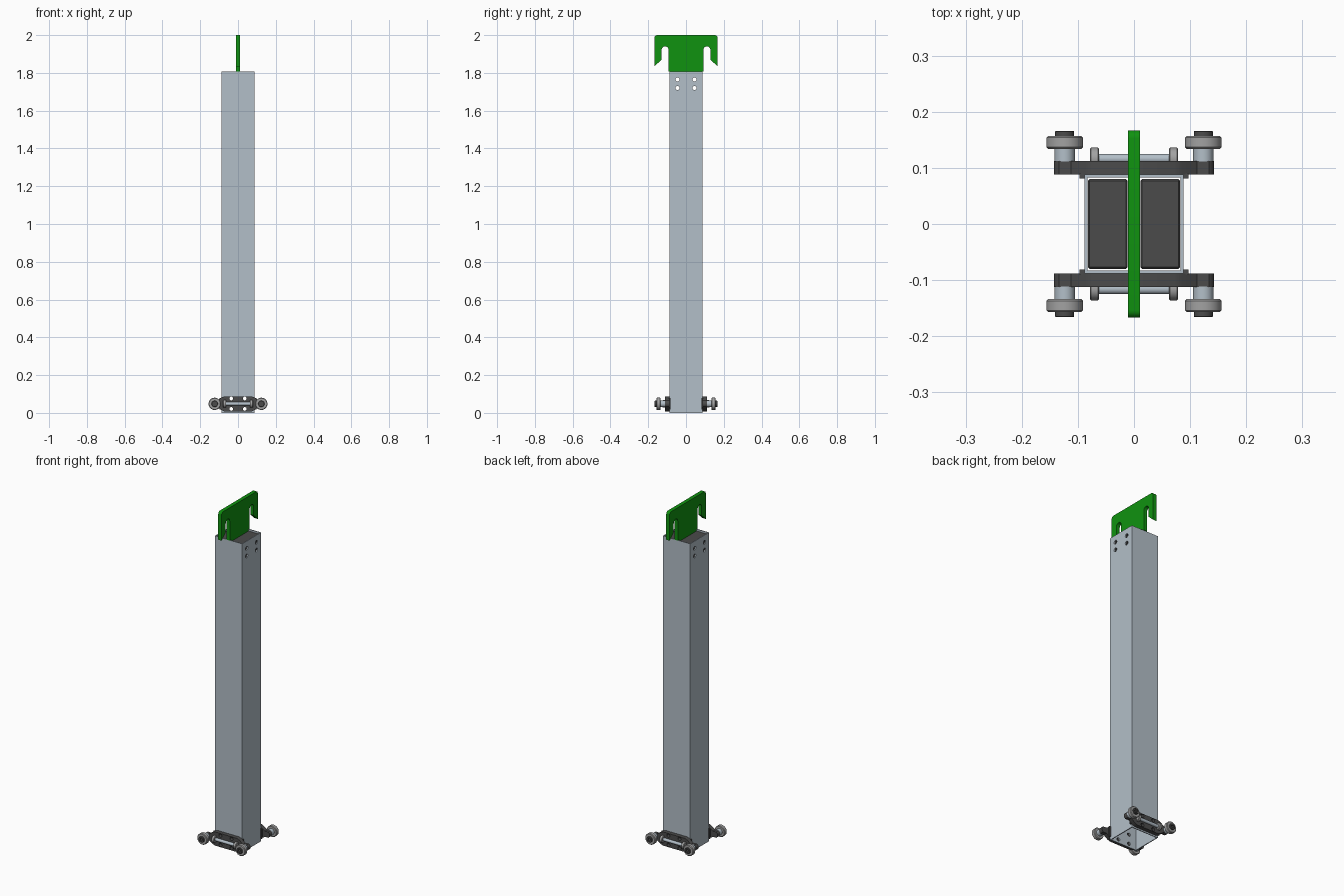
import bpy, bmesh, math
from mathutils import Matrix, Vector

if "Cube" in bpy.data.objects:
    bpy.data.objects.remove(bpy.data.objects["Cube"])


def material(name, rgb):
    m = bpy.data.materials.new(name)
    m.diffuse_color = (*rgb, 1)
    m.use_nodes = True
    m.node_tree.nodes["Principled BSDF"].inputs["Base Color"].default_value = m.diffuse_color
    return m


STEEL = material("pale_steel", (0.45, 0.52, 0.58))
DARK = material("dark_grey", (0.07, 0.07, 0.07))
GREEN = material("green", (0.005, 0.29, 0.005))
ROLLER = material("roller_grey", (0.36, 0.36, 0.36))


def finish(name, bm, mat=None, smooth=False):
    bmesh.ops.recalc_face_normals(bm, faces=bm.faces)
    me = bpy.data.meshes.new(name)
    bm.to_mesh(me)
    bm.free()
    ob = bpy.data.objects.new(name, me)
    bpy.context.collection.objects.link(ob)
    if mat:
        me.materials.append(mat)
    if smooth:
        bpy.ops.object.select_all(action='DESELECT')
        ob.select_set(True)
        bpy.context.view_layer.objects.active = ob
        bpy.ops.object.shade_smooth_by_angle(angle=math.radians(35))
    return ob


def add_box(bm, lo, hi):
    lo, hi = Vector(lo), Vector(hi)
    bmesh.ops.create_cube(bm, size=1, matrix=Matrix.Translation((lo + hi) / 2)
                          @ Matrix.Diagonal((*(hi - lo), 1)))


def add_prism(bm, pts, to3d, a, b):
    """Closed profile extruded from depth a to depth b."""
    f = bm.faces.new([bm.verts.new(to3d(u, v, a)) for u, v in pts])
    r = bmesh.ops.extrude_face_region(bm, geom=[f])
    shift = Vector(to3d(0, 0, b)) - Vector(to3d(0, 0, a))
    bmesh.ops.translate(bm, vec=shift, verts=[g for g in r['geom'] if isinstance(g, bmesh.types.BMVert)])


def add_lathe(bm, profile, axis, centre, segs=32):
    """Revolve (radius, offset) pairs about the x or y axis; the ends are capped."""
    rings = []
    for r, d in profile:
        ring = []
        for i in range(segs):
            t = 2 * math.pi * i / segs
            c, s = r * math.cos(t), r * math.sin(t)
            p = (d, c, s) if axis == 'x' else (c, d, s)
            ring.append(bm.verts.new(Vector(centre) + Vector(p)))
        rings.append(ring)
    for a, b in zip(rings, rings[1:]):
        for i in range(segs):
            j = (i + 1) % segs
            bm.faces.new((a[i], a[j], b[j], b[i]))
    bm.faces.new(rings[0])
    bm.faces.new(rings[-1])


def lathe(name, profile, axis, centre, mat):
    bm = bmesh.new()
    add_lathe(bm, profile, axis, centre)
    return finish(name, bm, mat, True)


def bevelled(r, a, b, c):
    """Disc profile with chamfered rims."""
    k = c if b > a else -c
    return [(r - c, a), (r, a + k), (r, b - k), (r - c, b)]


def arc(cu, cv, r, t0, t1, n=8):
    return [(cu + r * math.cos(math.radians(t0 + (t1 - t0) * i / n)),
             cv + r * math.sin(math.radians(t0 + (t1 - t0) * i / n))) for i in range(n + 1)]


def holes(axis, spots, r):
    bm = bmesh.new()
    for s in spots:
        add_lathe(bm, [(r, -0.3), (r, 0.3)], axis, s, 20)
    ob = finish("hole_cutter", bm)
    ob.hide_render = True
    return ob


def drill(ob, *cutters):
    bpy.context.view_layer.objects.active = ob
    for c in cutters:
        m = ob.modifiers.new("holes", 'BOOLEAN')
        m.operation, m.solver, m.object = 'DIFFERENCE', 'EXACT', c
        bpy.ops.object.modifier_apply(modifier=m.name)


top_holes = holes('x', [(0, y, z) for y in (-0.045, 0.045) for z in (1.72, 1.765)], 0.011)
foot_holes = holes('y', [(x, 0, z) for x in (-0.036, 0.036) for z in (0.021, 0.076)], 0.01)

# Hollow square column
W, T, H = 0.088, 0.005, 1.807
bm = bmesh.new()
loops = [[bm.verts.new((sx * w, sy * w, z)) for sx, sy in ((-1, -1), (1, -1), (1, 1), (-1, 1))]
         for w, z in ((W, 0), (W, H), (W - T, H), (W - T, 0))]
for k in range(4):
    a, b = loops[k], loops[(k + 1) % 4]
    for i in range(4):
        j = (i + 1) % 4
        bm.faces.new((a[i], a[j], b[j], b[i]))
column = finish("column", bm, STEEL)
drill(column, top_holes, foot_holes)

# Clamping blocks either side of the hook plate
for side, s in (("left", -1), ("right", 1)):
    bm = bmesh.new()
    xs = sorted((s * 0.0115, s * 0.082))
    add_box(bm, (xs[0], -0.08, 1.69), (xs[1], 0.08, 1.80))
    bmesh.ops.bevel(bm, geom=bm.edges[:], offset=0.003, segments=1, affect='EDGES')
    drill(finish(side + "_clamp_block", bm, DARK), top_holes)

# Green double hook plate
half = (arc(0.153, 1.986, 0.014, 90, 0, 6) + [(0.167, 1.835), (0.129, 1.87)]
        + arc(0.1105, 1.922, 0.0185, 0, 180, 12) + [(0.092, H), (0.081, H), (0.081, 1.69)])
bm = bmesh.new()
add_prism(bm, half + [(-u, v) for u, v in reversed(half)], lambda u, v, d: (d, u, v), -0.011, 0.011)
plate = finish("hook_plate", bm, GREEN, True)
drill(plate, top_holes)

# Roller carriages on front and back
ZC, XW = 0.048, 0.1235
half = ([(0.072, 0.088), (0.086, 0.082), (0.112, 0.064)] + arc(XW, ZC, 0.0195, 60, -60, 10)
        + [(0.112, 0.032), (0.086, 0.014), (0.072, 0.008)])
for name, s in (("front", -1), ("back", 1)):
    bm = bmesh.new()
    add_prism(bm, half + [(-u, v) for u, v in reversed(half)],
              lambda u, v, d: (u, d, v), s * 0.0885, s * 0.112)
    bracket = finish(name + "_bracket", bm, DARK, True)
    drill(bracket, foot_holes)

    # Horizontal guide axle
    lathe(name + "_guide_axle", [(0.009, -0.066), (0.009, 0.066)], 'x', (0, s * 0.116, ZC), STEEL)

    for side, m in (("left", -1), ("right", 1)):
        tag = f"{name}_{side}_"
        # Lip wrapping the column corner
        bm = bmesh.new()
        xs, ys = sorted((m * 0.0885, m * 0.097)), sorted((s * 0.081, s * 0.09))
        add_box(bm, (xs[0], ys[0], 0.018), (xs[1], ys[1], 0.078))
        finish(tag + "corner_lip", bm, DARK)
        # Small guide roller
        lathe(tag + "guide_roller", bevelled(0.02, -0.008, 0.008, 0.002), 'x',
              (m * 0.0705, s * 0.116, ZC), ROLLER)
        # Spacer, wheel and socket-head bolt
        c = (m * XW, 0, ZC)
        lathe(tag + "spacer", [(0.018, s * 0.111), (0.018, s * 0.135)], 'y', c, STEEL)
        lathe(tag + "wheel", bevelled(0.0325, s * 0.134, s * 0.157, 0.003), 'y', c, ROLLER)
        lathe(tag + "bolt_head", [(0.017, s * 0.156), (0.017, s * 0.1645), (0.0155, s * 0.166),
                                  (0.008, s * 0.166), (0.008, s * 0.159)], 'y', c, DARK)

for cutter in (top_holes, foot_holes):
    bpy.data.objects.remove(cutter)
